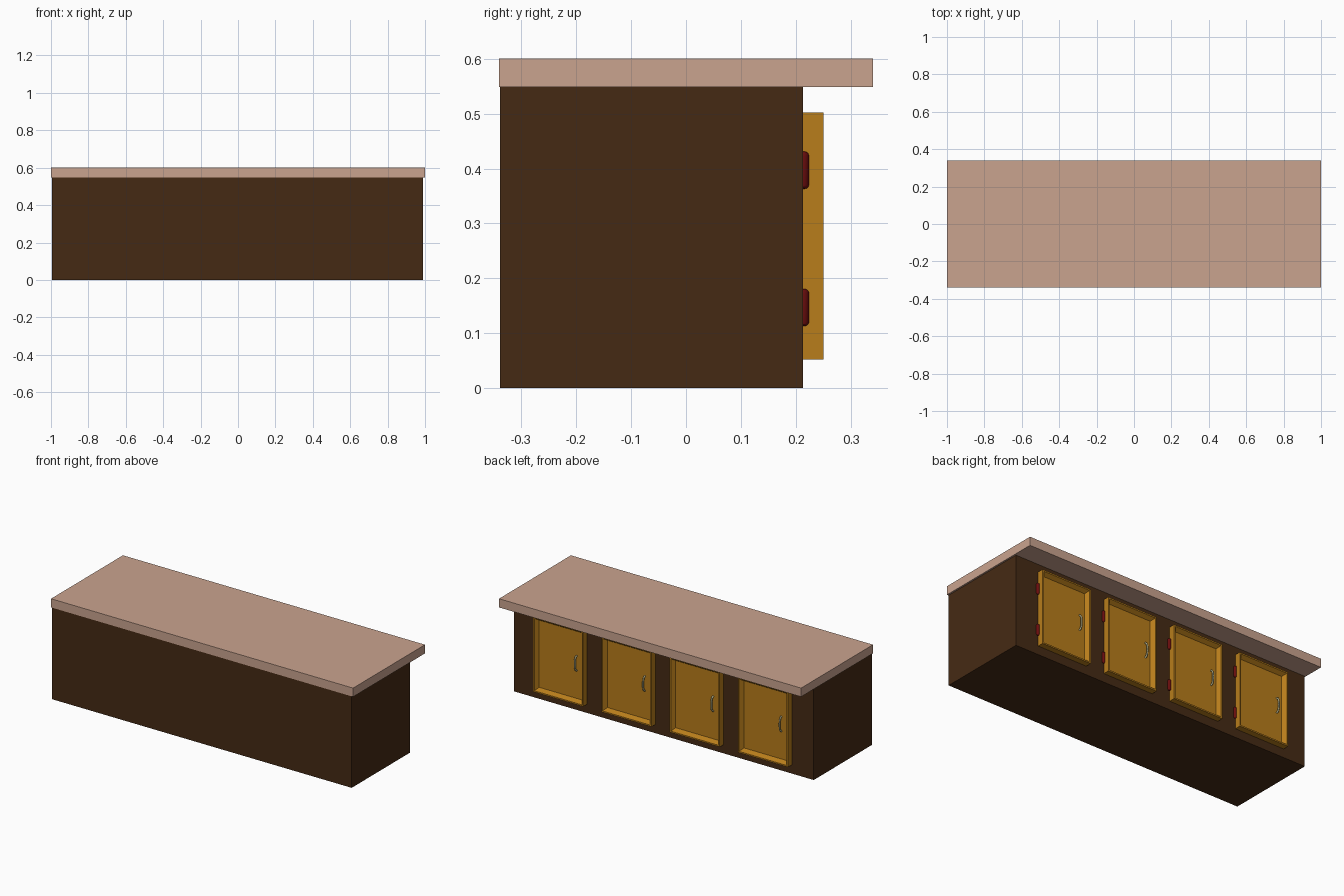
import bpy, bmesh
from mathutils import Vector

if "Cube" in bpy.data.objects:
    bpy.data.objects.remove(bpy.data.objects["Cube"])


def material(name, rgb):
    m = bpy.data.materials.new(name)
    m.diffuse_color = (*rgb, 1)
    m.use_nodes = True
    m.node_tree.nodes["Principled BSDF"].inputs["Base Color"].default_value = m.diffuse_color
    return m


TOP = material("pale_top", (0.59, 0.37, 0.275))
WOOD = material("dark_wood", (0.06, 0.023, 0.007))
DOOR = material("honey_wood", (0.48, 0.205, 0.011))
HINGE = material("dark_red", (0.14, 0.004, 0.004))
METAL = material("pale_brass", (0.55, 0.52, 0.3))


def finish(bm, name, mat):
    me = bpy.data.meshes.new(name)
    bm.to_mesh(me)
    bm.free()
    me.materials.append(mat)
    ob = bpy.data.objects.new(name, me)
    bpy.context.collection.objects.link(ob)
    return ob


def box_bm(lo, hi):
    lo, hi = Vector(lo), Vector(hi)
    bm = bmesh.new()
    bmesh.ops.create_cube(bm, size=1)
    bmesh.ops.scale(bm, vec=hi - lo, verts=bm.verts)
    bmesh.ops.translate(bm, vec=(lo + hi) / 2, verts=bm.verts)
    return bm


def smooth(ob):
    bpy.ops.object.select_all(action='DESELECT')
    ob.select_set(True)
    bpy.context.view_layer.objects.active = ob
    bpy.ops.object.shade_smooth_by_angle()


FACE_Y, DOOR_Y, FLOOR_Y = 0.213, 0.25, 0.226

# Counter top and cabinet body
finish(box_bm((-1, -0.34, 0.548), (1, 0.34, 0.6)), "counter_top", TOP)
finish(box_bm((-0.995, -0.339, 0), (0.99, FACE_Y, 0.548)), "cabinet_body", WOOD)


# Door with a thin rim and a sloped recess
def door(x):
    bm = box_bm((x - 0.166, FACE_Y, 0.052), (x + 0.166, DOOR_Y, 0.502))
    bm.normal_update()
    front = max(bm.faces, key=lambda f: f.calc_center_median().y)
    bmesh.ops.inset_region(bm, faces=[front], thickness=0.012)
    bmesh.ops.inset_region(bm, faces=[front], thickness=0.022,
                           depth=FLOOR_Y - DOOR_Y)
    finish(bm, "door", DOOR)


# Rounded hinge barrel half sunk in the cabinet face
def hinge(x, z):
    bm = bmesh.new()
    bmesh.ops.create_cone(bm, cap_ends=True, segments=16,
                          radius1=0.011, radius2=0.011, depth=0.068)
    rims = [e for e in bm.edges
            if abs(e.verts[0].co.z - e.verts[1].co.z) < 1e-5]
    bmesh.ops.bevel(bm, geom=rims, offset=0.008, segments=3,
                    profile=0.5, affect='EDGES')
    bmesh.ops.translate(bm, vec=(x, FACE_Y, z), verts=bm.verts)
    smooth(finish(bm, "hinge", HINGE))


# Bowed pull handle inside the recess
def handle(x, z):
    cu = bpy.data.curves.new("door_handle", 'CURVE')
    cu.dimensions = '3D'
    cu.bevel_depth = 0.005
    cu.bevel_resolution = 2
    cu.resolution_u = 5
    cu.use_fill_caps = True
    path = [(-0.045, 0.001), (-0.036, 0.012), (0, 0.018),
            (0.036, 0.012), (0.045, 0.001)]
    sp = cu.splines.new('BEZIER')
    sp.bezier_points.add(len(path) - 1)
    for p, (dz, dy) in zip(sp.bezier_points, path):
        p.co = (x, FLOOR_Y + dy, z + dz)
        p.handle_left_type = p.handle_right_type = 'AUTO'
    cu.materials.append(METAL)
    ob = bpy.data.objects.new("door_handle", cu)
    bpy.context.collection.objects.link(ob)


# Four doors along the back side
for i in range(4):
    cx = 0.672 - 0.452 * i
    door(cx)
    handle(cx - 0.107, 0.288)
    for hz in (0.147, 0.397):
        hinge(cx + 0.168, hz)
